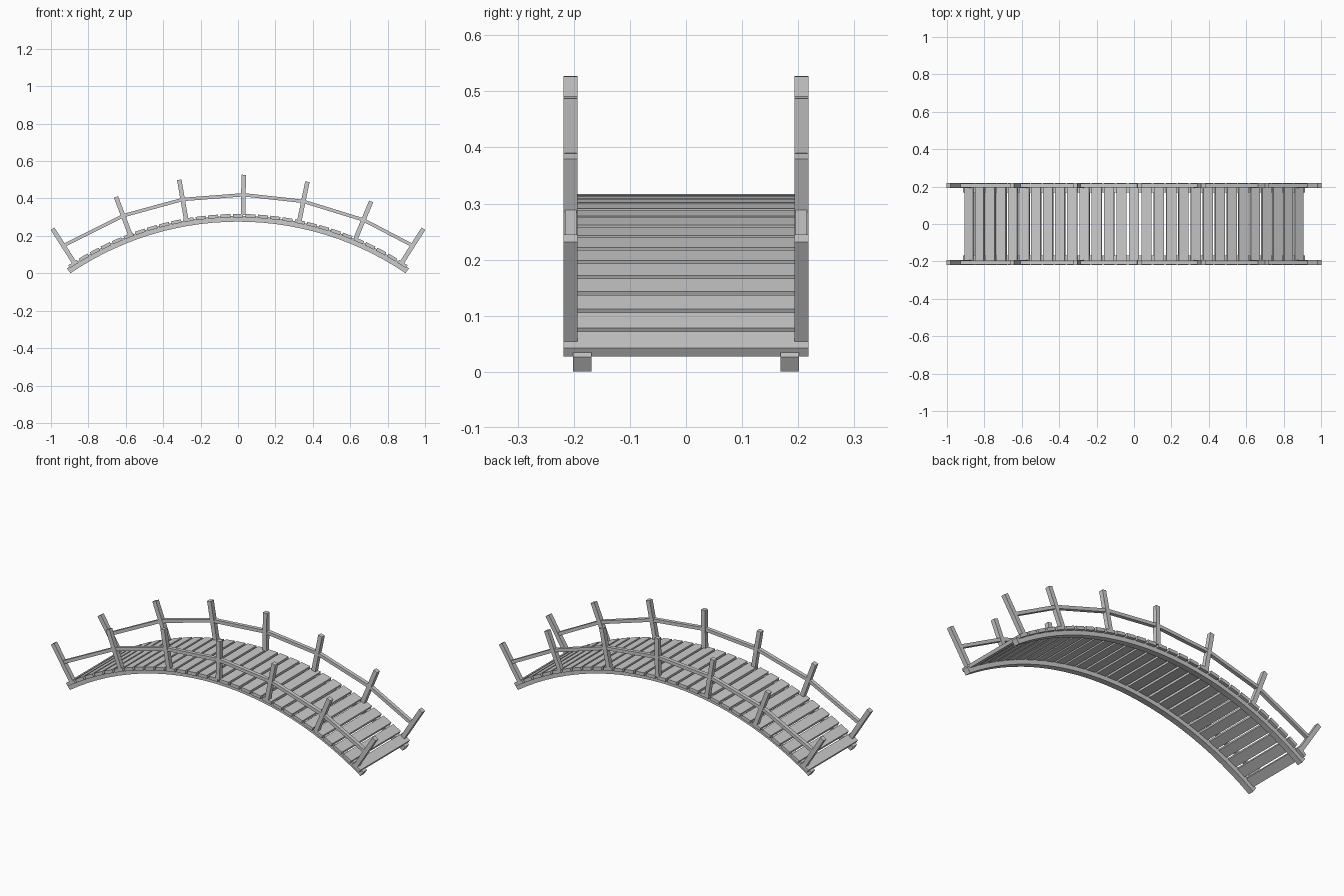
import bpy, bmesh
from math import sin, cos, radians, atan2
from mathutils import Matrix, Vector

if "Cube" in bpy.data.objects:
    bpy.data.objects.remove(bpy.data.objects["Cube"])

R = 1.635          # radius of the walking surface
ZC = 0.317 - R     # height of the arc centre


def point(r, a, y=0.0):
    return Vector((r * sin(a), y, ZC + r * cos(a)))


def make_object(name, bm):
    bmesh.ops.recalc_face_normals(bm, faces=bm.faces)
    mesh = bpy.data.meshes.new(name)
    bm.to_mesh(mesh)
    bm.free()
    obj = bpy.data.objects.new(name, mesh)
    bpy.context.collection.objects.link(obj)
    return obj


def box(name, centre, size, tilt):
    """Box turned about the y axis."""
    bm = bmesh.new()
    m = Matrix.Translation(centre) @ Matrix.Rotation(tilt, 4, 'Y') @ Matrix.Diagonal((*size, 1))
    bmesh.ops.create_cube(bm, size=1, matrix=m)
    return make_object(name, bm)


def stringer(name, y0, y1, r0, r1, half, n=28):
    """Curved beam swept along the arc."""
    bm = bmesh.new()
    rings = []
    for i in range(n + 1):
        a = -half + 2 * half * i / n
        rings.append([bm.verts.new(point(r, a, y))
                      for r, y in ((r0, y0), (r0, y1), (r1, y1), (r1, y0))])
    for p, q in zip(rings, rings[1:]):
        for k in range(4):
            j = (k + 1) % 4
            bm.faces.new((p[k], p[j], q[j], q[k]))
    bm.faces.new(rings[0])
    bm.faces.new(rings[-1][::-1])
    return make_object(name, bm)


# Deck planks
T = 0.018
for i in range(-14, 15):
    a = radians(2.34 * i)
    box(f"plank_{i + 15:02d}", point(R - T / 2, a), (0.054, 0.436, T), a)

# Side parts: curved beam, posts and straight rail pieces
post_angles = [radians(d) for d in (-32.5, -20.7, -9.8, 0.95, 11.6, 22.7, 32.5)]
RAIL_R = R + 0.103
for side, s in (("front", -1), ("back", 1)):
    stringer(f"{side}_stringer", s * 0.168, s * 0.201, R - 0.041, R - 0.009, radians(34.2))
    y = s * 0.2055
    for k, a in enumerate(post_angles):
        box(f"{side}_post_{k + 1}", point(R + 0.1025, a, y), (0.024, 0.025, 0.215), a)
    for k, (a, b) in enumerate(zip(post_angles, post_angles[1:])):
        p, q = point(RAIL_R, a, y), point(RAIL_R, b, y)
        d = q - p
        box(f"{side}_rail_{k + 1}", (p + q) / 2, (d.length, 0.021, 0.018), atan2(-d.z, d.x))
